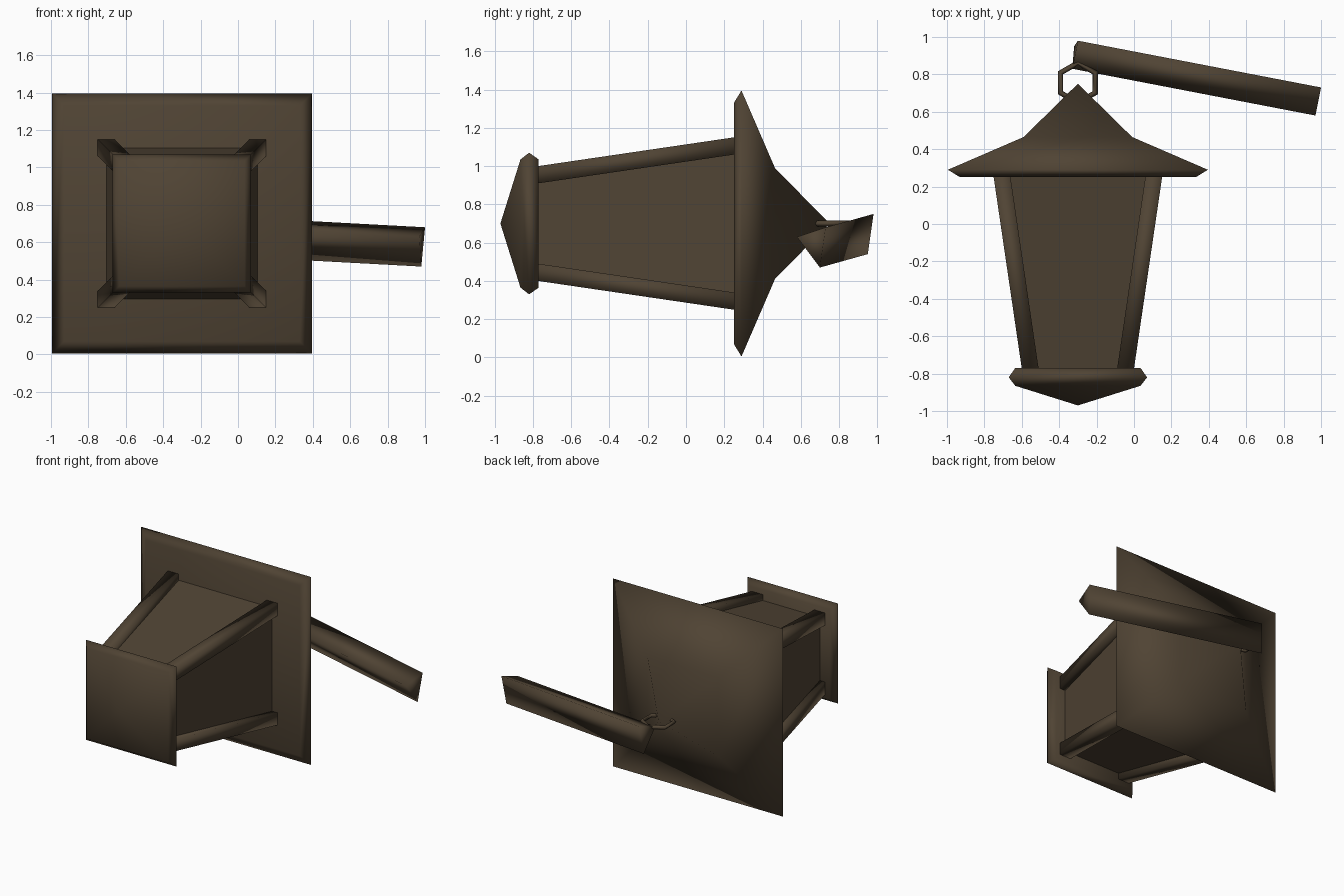
import bpy, math
from mathutils import Vector

if "Cube" in bpy.data.objects:
    bpy.data.objects.remove(bpy.data.objects["Cube"])

CX, CZ = -0.3, 0.7   # lantern axis runs along y

mat = bpy.data.materials.new("dark bronze brown")
mat.diffuse_color = (0.080, 0.057, 0.034, 1)
mat.use_nodes = True
mat.node_tree.nodes["Principled BSDF"].inputs["Base Color"].default_value = mat.diffuse_color


def make(name, verts, faces, smooth=True):
    me = bpy.data.meshes.new(name)
    me.from_pydata([tuple(v) for v in verts], [], faces)
    me.materials.append(mat)
    for p in me.polygons:
        p.use_smooth = smooth
    ob = bpy.data.objects.new(name, me)
    bpy.context.collection.objects.link(ob)
    # consistent outward normals
    import bmesh
    bm = bmesh.new()
    bm.from_mesh(me)
    bmesh.ops.recalc_face_normals(bm, faces=bm.faces)
    bm.to_mesh(me)
    bm.free()
    return ob


def loft(name, rings, tip=None, smooth=True):
    """Skin a list of equal rings; last end closes to a tip or a cap."""
    n = len(rings[0])
    verts = [v for r in rings for v in r]
    faces = [list(range(n))]
    for k in range(len(rings) - 1):
        for i in range(n):
            j = (i + 1) % n
            faces.append([k * n + i, k * n + j, (k + 1) * n + j, (k + 1) * n + i])
    last = (len(rings) - 1) * n
    if tip:
        verts.append(tip)
        faces += [[last + i, last + (i + 1) % n, len(verts) - 1] for i in range(n)]
    else:
        faces.append([last + i for i in range(n)])
    return make(name, verts, faces, smooth)


def square(y, h, x=CX, z=CZ):
    return [(x - h, y, z - h), (x + h, y, z - h), (x + h, y, z + h), (x - h, y, z + h)]


# roof and base: stacked squares closing to a point
loft("roof", [square(0.25, 0.63), square(0.29, 0.695), square(0.465, 0.29)], (CX, 0.75, CZ))
loft("base", [square(-0.77, 0.335), square(-0.82, 0.37), square(-0.865, 0.335)], (CX, -0.97, CZ))

# tapered glass body
loft("lantern_panes", [square(-0.78, 0.255), square(0.255, 0.405)], smooth=False)

# four corner posts
for sx in (-1, 1):
    for sz in (-1, 1):
        loft("corner_post", [square(y, 0.045, CX + sx * o, CZ + sz * o)
                             for y, o in ((-0.78, 0.254), (0.255, 0.406))])

# hanging ring: six-sided loop with a four-sided section
verts, faces = [], []
for i in range(6):
    a = math.radians(30 + 60 * i)
    for j in range(4):
        b = math.radians(90 * j)
        r = 0.107 + 0.016 * math.cos(b)
        verts.append((CX + r * math.cos(a), 0.755 + r * math.sin(a), CZ + 0.016 * math.sin(b)))
        faces.append([i * 4 + j, (i + 1) % 6 * 4 + j,
                      (i + 1) % 6 * 4 + (j + 1) % 4, i * 4 + (j + 1) % 4])
make("hanging_ring", verts, faces)

# three-sided support arm
end = [Vector((0.97, 0.58, 0.63)), Vector((0.98, 0.70, 0.47)), Vector((1.0, 0.73, 0.68))]
loft("support_arm", [end, [v + Vector((-1.30, 0.25, 0.07)) for v in end]])
